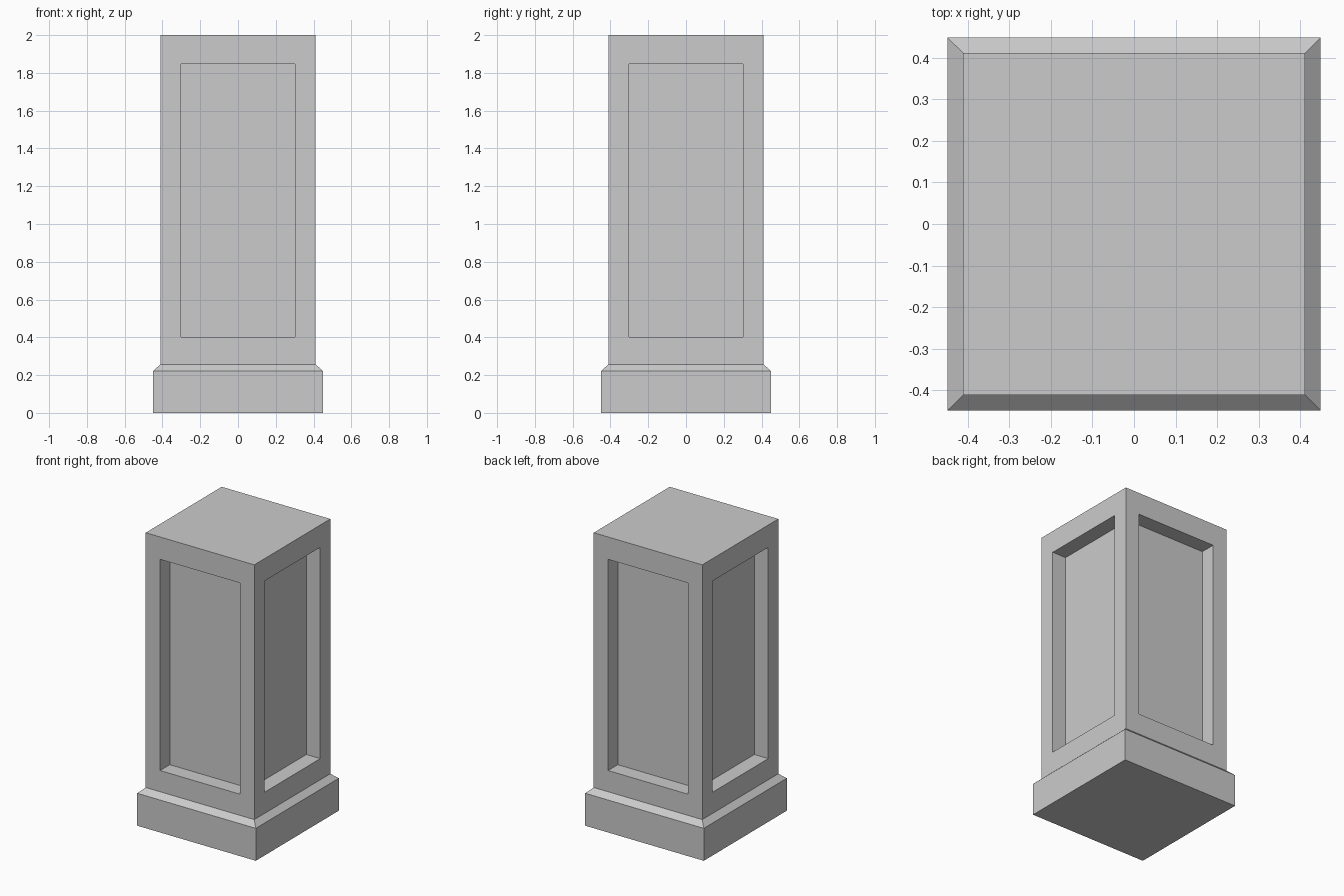
import bpy
import bmesh

if "Cube" in bpy.data.objects:
    bpy.data.objects.remove(bpy.data.objects["Cube"])

# Square profile: (half width, height) from the floor to the top
PROFILE = [(0.449, 0.0), (0.449, 0.222), (0.411, 0.257), (0.411, 2.0)]
PANEL_HALF, PANEL_BOTTOM, PANEL_TOP, PANEL_DEPTH = 0.257, 0.402, 1.847, 0.105

bm = bmesh.new()


def square_ring(half, z):
    corners = [(-1, -1), (1, -1), (1, 1), (-1, 1)]
    return [bm.verts.new((half * x, half * y, z)) for x, y in corners]


# Plinth with chamfered top, and shaft, as one closed stack of rings
rings = [square_ring(h, z) for h, z in PROFILE]
bm.faces.new(reversed(rings[0]))
bm.faces.new(rings[-1])
shaft_sides = []
for lower, upper in zip(rings, rings[1:]):
    sides = [bm.faces.new((lower[i], lower[(i + 1) % 4], upper[(i + 1) % 4], upper[i]))
             for i in range(4)]
    shaft_sides = sides
bm.normal_update()

# Panel outline on each shaft side
bmesh.ops.inset_individual(bm, faces=shaft_sides, thickness=PROFILE[-1][0] - PANEL_HALF)
for face in shaft_sides:
    for v in face.verts:
        v.co.z = PANEL_TOP if v.co.z > 1 else PANEL_BOTTOM
bm.normal_update()

# Sink the panels straight into the shaft
panels = bmesh.ops.extrude_discrete_faces(bm, faces=shaft_sides)["faces"]
for face in panels:
    face.normal_update()
    offset = face.normal * -PANEL_DEPTH
    bmesh.ops.translate(bm, verts=face.verts[:], vec=offset)
bmesh.ops.recalc_face_normals(bm, faces=bm.faces[:])

mesh = bpy.data.meshes.new("pedestal")
bm.to_mesh(mesh)
bm.free()
pedestal = bpy.data.objects.new("pedestal", mesh)
bpy.context.collection.objects.link(pedestal)
